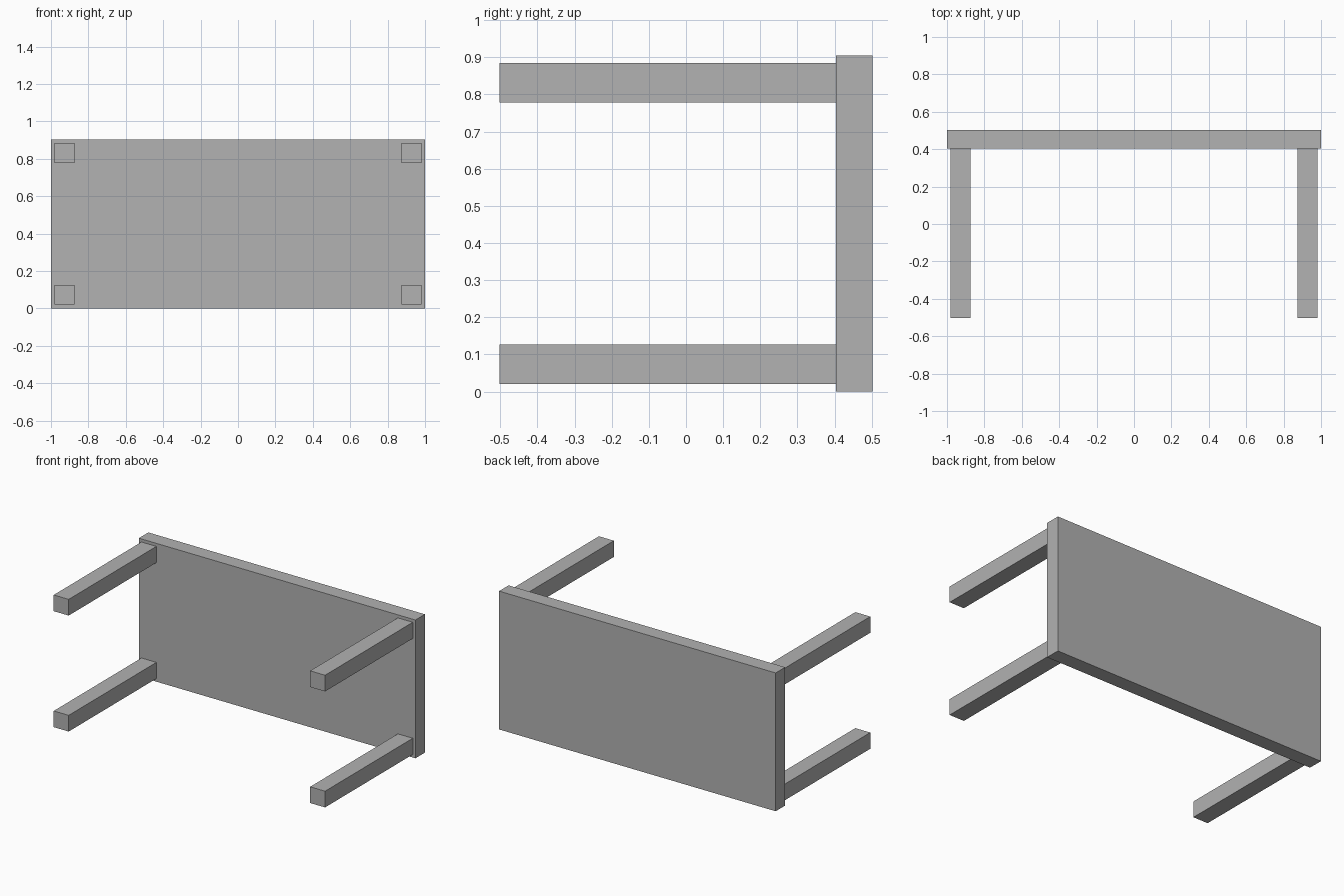
import bpy

# Remove the default cube
default = bpy.data.objects.get("Cube")
if default:
    bpy.data.objects.remove(default, do_unlink=True)

# Single grey material
grey = bpy.data.materials.new("plain grey")
grey.use_nodes = True
color = (0.445, 0.445, 0.445, 1)
grey.diffuse_color = color
grey.node_tree.nodes["Principled BSDF"].inputs["Base Color"].default_value = color


def box(name, center, size):
    bpy.ops.mesh.primitive_cube_add(size=1, location=center)
    part = bpy.context.object
    part.name = name
    part.scale = size
    bpy.ops.object.transform_apply(location=False, rotation=False, scale=True)
    part.data.materials.append(grey)
    return part


HEIGHT = 0.904
PANEL_FRONT = 0.404
BACK = 0.502

# Table top standing on its long edge
box("table_top", (0, (PANEL_FRONT + BACK) / 2, HEIGHT / 2),
    (2, BACK - PANEL_FRONT, HEIGHT))

# Four square legs pointing forward from the corners
leg_length = PANEL_FRONT + BACK
for side, x in (("left", 0.927), ("right", -0.927)):
    for level, z in (("lower", 0.073), ("upper", HEIGHT - 0.073)):
        box(f"{level}_{side}_leg", (x, (PANEL_FRONT - BACK) / 2, z),
            (0.108, leg_length, 0.106))
